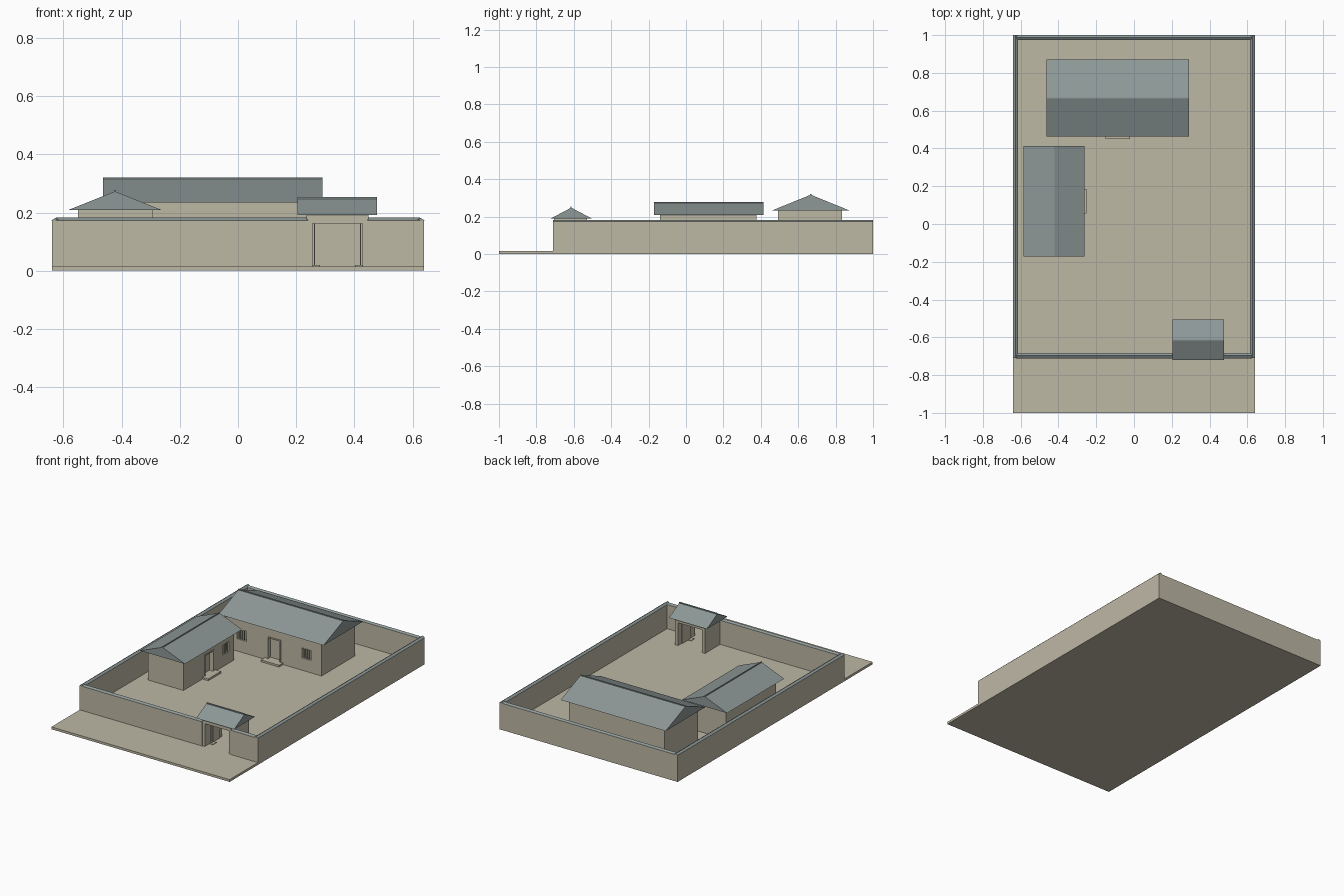
import bpy, bmesh


def material(name, srgb):
    m = bpy.data.materials.new(name)
    lin = [((c / 255 + 0.055) / 1.055) ** 2.4 for c in srgb]
    m.diffuse_color = (*lin, 1)
    return m


PLASTER = material("beige plaster", (190, 184, 165))
TILE = material("blue grey tile", (141, 152, 151))


def finish(name, bm, mat):
    bmesh.ops.recalc_face_normals(bm, faces=bm.faces)
    me = bpy.data.meshes.new(name)
    bm.to_mesh(me)
    bm.free()
    me.materials.append(mat)
    ob = bpy.data.objects.new(name, me)
    bpy.context.collection.objects.link(ob)
    return ob


def add_box(bm, x0, x1, y0, y1, z0, z1):
    v = bmesh.ops.create_cube(bm, size=1)["verts"]
    bmesh.ops.scale(bm, vec=(x1 - x0, y1 - y0, z1 - z0), verts=v)
    bmesh.ops.translate(bm, vec=((x0 + x1) / 2, (y0 + y1) / 2, (z0 + z1) / 2), verts=v)


def boxes(name, dims, mat=PLASTER):
    bm = bmesh.new()
    for d in dims:
        add_box(bm, *d)
    return finish(name, bm, mat)


def gable(name, x0, x1, y0, y1, z0, z1, along, mat=TILE):
    """Closed triangular prism with its ridge along x or y."""
    bm = bmesh.new()
    if along == "x":
        ym = (y0 + y1) / 2
        ends = [[(x, y0, z0), (x, y1, z0), (x, ym, z1)] for x in (x0, x1)]
    else:
        xm = (x0 + x1) / 2
        ends = [[(x0, y, z0), (x1, y, z0), (xm, y, z1)] for y in (y0, y1)]
    a, b = [[bm.verts.new(p) for p in e] for e in ends]
    bm.faces.new(a)
    bm.faces.new(b)
    for i in range(3):
        j = (i + 1) % 3
        bm.faces.new((a[i], a[j], b[j], b[i]))
    return finish(name, bm, mat)


def cut(ob, dims):
    cutter = boxes(ob.name + "_cutter", dims)
    cutter.hide_render = True
    cutter.hide_set(True)
    mod = ob.modifiers.new("openings", "BOOLEAN")
    mod.operation = "DIFFERENCE"
    mod.solver = "EXACT"
    mod.object = cutter
    bpy.context.view_layer.objects.active = ob
    bpy.ops.object.modifier_apply(modifier=mod.name)
    bpy.data.objects.remove(cutter)


G = 0.015  # ground level

# Ground slab and the street in front
boxes("ground", [(-0.64, 0.64, -1, 1, 0, G)])

# Courtyard walls, the front one interrupted by the gate
W = 0.173
boxes("side_walls", [(s * 0.628 - 0.012, s * 0.628 + 0.012, -0.71, 1, G - 0.005, W) for s in (-1, 1)])
boxes("back_wall", [(-0.616, 0.616, 0.976, 1, G - 0.005, W)])
boxes("front_wall", [(-0.616, 0.24, -0.71, -0.686, G - 0.005, W),
                     (0.445, 0.616, -0.71, -0.686, G - 0.005, W)])

# Tiled wall copings
for label, s in (("left", -1), ("right", 1)):
    gable(label + "_coping", s * 0.627 - 0.014, s * 0.627 + 0.014, -0.71, 1, W, 0.182, "y")
gable("back_coping", -0.625, 0.625, 0.973, 1, W, 0.182, "x")
gable("front_left_coping", -0.625, 0.24, -0.711, -0.683, W, 0.182, "x")
gable("front_right_coping", 0.445, 0.625, -0.711, -0.683, W, 0.182, "x")

# Main house: body with recessed door and two windows
MY = 0.492
main = boxes("main_house", [(-0.43, 0.256, MY, 0.835, G - 0.005, 0.235)])
main_windows = [(-0.35, -0.285), (0.115, 0.18)]
cut(main, [(-0.13, -0.04, MY - 0.02, MY + 0.025, 0.025, 0.165)]
    + [(a, b, MY - 0.02, MY + 0.02, 0.095, 0.16) for a, b in main_windows])
boxes("main_door_frame", [(-0.134, -0.126, MY - 0.004, MY + 0.012, 0.025, 0.168),
                          (-0.044, -0.036, MY - 0.004, MY + 0.012, 0.025, 0.168),
                          (-0.134, -0.036, MY - 0.004, MY + 0.012, 0.161, 0.169)])
boxes("main_step", [(-0.15, -0.02, 0.45, MY + 0.002, G - 0.005, 0.027)])
boxes("main_window_bars", [(a + (b - a) * t - 0.003, a + (b - a) * t + 0.003, MY + 0.002, MY + 0.008, 0.094, 0.161)
                           for a, b in main_windows for t in (0.25, 0.5, 0.75)])
gable("main_roof", -0.464, 0.29, 0.463, 0.871, 0.234, 0.317, "x")
boxes("main_ridge", [(-0.464, 0.29, 0.664, 0.67, 0.313, 0.321)], TILE)

# Side house: door, window and step face the courtyard
SX = -0.294
side = boxes("side_house", [(-0.55, SX, -0.139, 0.377, G - 0.005, 0.21)])
cut(side, [(SX - 0.025, SX + 0.02, 0.078, 0.165, 0.025, 0.16),
           (SX - 0.02, SX + 0.02, 0.265, 0.33, 0.09, 0.155)])
boxes("side_door_frame", [(SX - 0.012, SX + 0.004, 0.074, 0.082, 0.025, 0.163),
                          (SX - 0.012, SX + 0.004, 0.161, 0.169, 0.025, 0.163),
                          (SX - 0.012, SX + 0.004, 0.074, 0.169, 0.156, 0.164)])
boxes("side_step", [(SX - 0.002, -0.252, 0.055, 0.185, G - 0.005, 0.027)])
boxes("side_window_bars", [(SX - 0.008, SX - 0.002, y - 0.003, y + 0.003, 0.089, 0.156)
                           for y in (0.281, 0.2975, 0.314)])
gable("side_roof", -0.585, -0.261, -0.171, 0.414, 0.208, 0.273, "y")
boxes("side_ridge", [(-0.426, -0.42, -0.171, 0.414, 0.269, 0.277)], TILE)

# Gatehouse: two piers, lintel, frame, open leaves and roof
boxes("gate_piers", [(0.235, 0.256, -0.706, -0.53, G - 0.005, 0.192),
                     (0.428, 0.449, -0.706, -0.53, G - 0.005, 0.192)])
boxes("gate_lintel", [(0.255, 0.429, -0.706, -0.53, 0.163, 0.192)])
boxes("gate_frame", [(0.255, 0.263, -0.65, -0.635, G, 0.164),
                     (0.421, 0.429, -0.65, -0.635, G, 0.164)])
boxes("gate_leaves", [(0.258, 0.264, -0.635, -0.56, 0.018, 0.16),
                      (0.42, 0.426, -0.635, -0.56, 0.018, 0.16)])
boxes("gate_stones", [(0.255, 0.282, -0.66, -0.625, G - 0.005, 0.019),
                      (0.402, 0.429, -0.66, -0.625, G - 0.005, 0.019)])
gable("gate_roof", 0.205, 0.477, -0.721, -0.506, 0.191, 0.248, "x")
boxes("gate_ridge", [(0.205, 0.477, -0.617, -0.611, 0.244, 0.253)], TILE)
